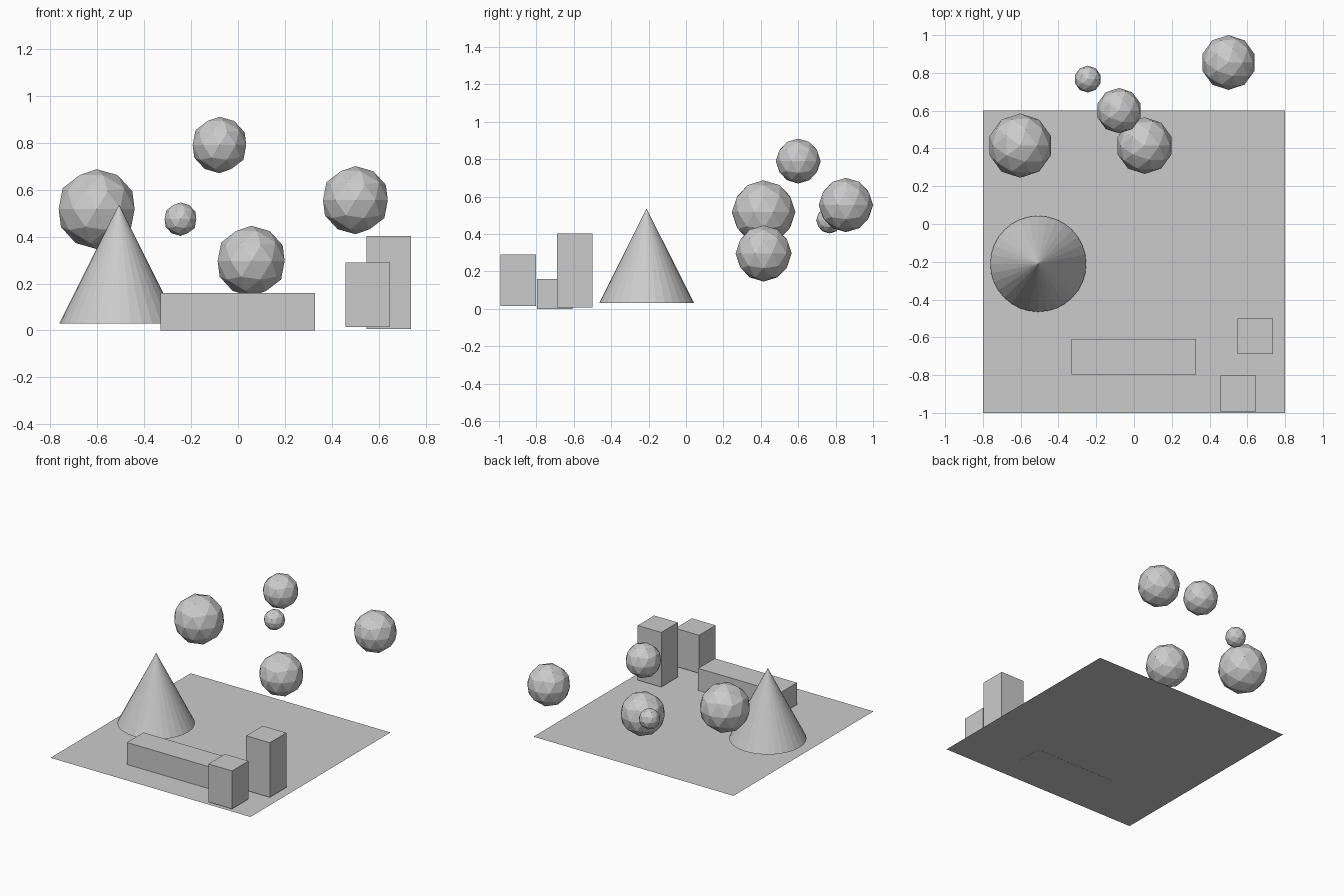
import bpy

if "Cube" in bpy.data.objects:
    bpy.data.objects.remove(bpy.data.objects["Cube"])


def box(name, x, y, z):
    """Box from (min, max) pairs on each axis."""
    bpy.ops.mesh.primitive_cube_add(size=1, location=[sum(r) / 2 for r in (x, y, z)])
    ob = bpy.context.object
    ob.name = name
    ob.scale = [r[1] - r[0] for r in (x, y, z)]
    bpy.ops.object.transform_apply(location=False, rotation=False, scale=True)


# Flat ground sheet
bpy.ops.mesh.primitive_plane_add(size=1.6, location=(0, -0.2, 0.001))
bpy.context.object.name = "ground_sheet"

# Low wall and two upright blocks
box("low_wall", (-0.33, 0.328), (-0.797, -0.608), (0.0, 0.16))
box("short_block", (0.458, 0.647), (-0.992, -0.803), (0.015, 0.29))
box("tall_block", (0.548, 0.737), (-0.689, -0.5), (0.007, 0.402))

# Faceted cone hovering just above the ground
bpy.ops.mesh.primitive_cone_add(vertices=32, radius1=0.254, depth=0.507,
                                location=(-0.507, -0.211, 0.2835))
bpy.context.object.name = "cone"

# Floating low-poly balls: centre, radius
balls = [
    ((-0.602, 0.415, 0.517), 0.17),
    ((0.056, 0.415, 0.296), 0.15),
    ((-0.079, 0.60, 0.79), 0.12),
    ((-0.245, 0.767, 0.474), 0.071),
    ((0.50, 0.855, 0.555), 0.145),
]
for i, (centre, radius) in enumerate(balls, 1):
    bpy.ops.mesh.primitive_ico_sphere_add(subdivisions=2, radius=radius, location=centre)
    bpy.context.object.name = f"ball_{i}"
